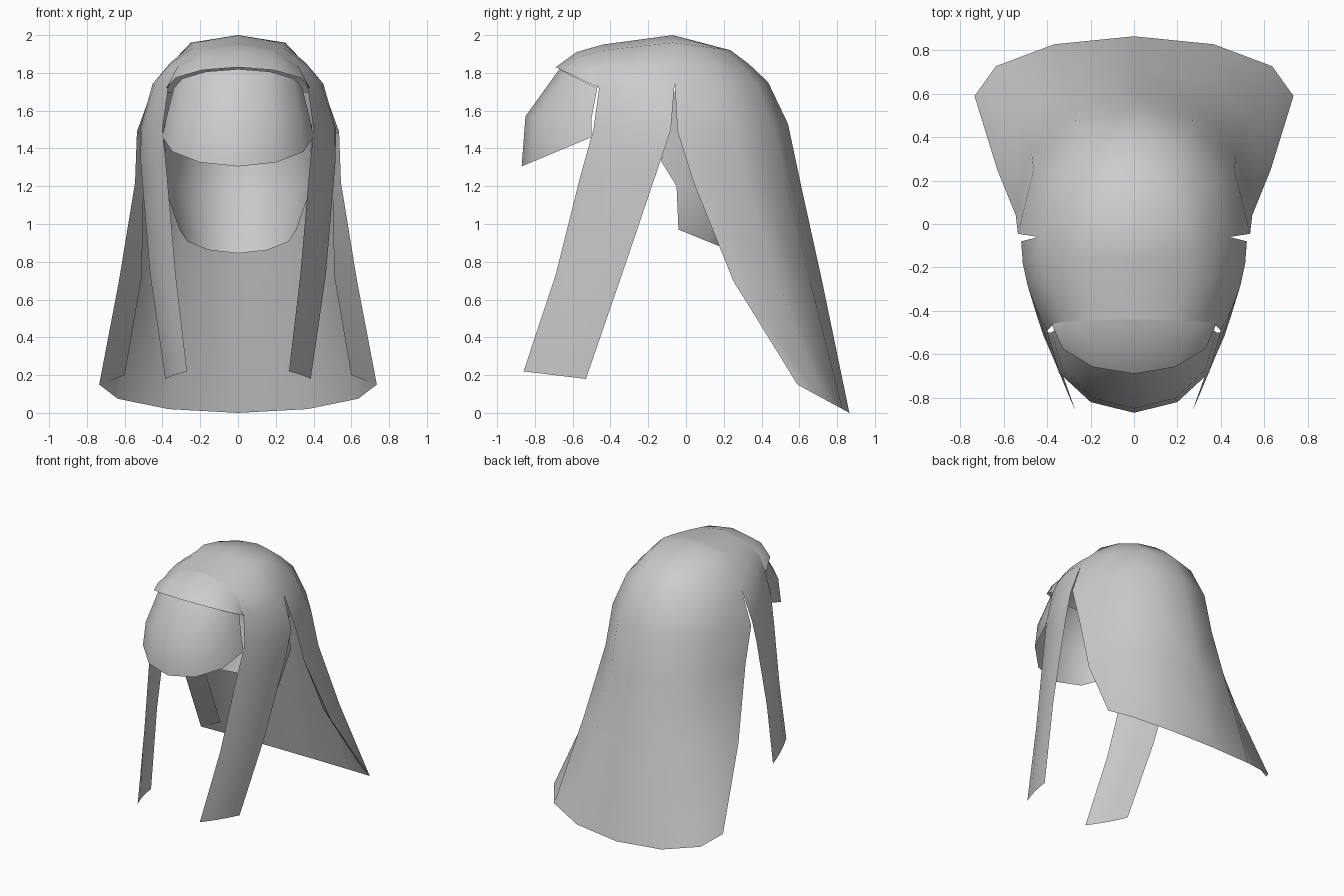
import bpy
import bmesh
from math import sin, cos, radians
from mathutils import Vector

default_cube = bpy.data.objects.get("Cube")
if default_cube:
    bpy.data.objects.remove(default_cube, do_unlink=True)

# One matte grey for every sheet of hair
grey = bpy.data.materials.new("hair_grey")
grey.use_nodes = True
colour = (0.6, 0.6, 0.6, 1.0)
grey.diffuse_color = colour
shader = grey.node_tree.nodes["Principled BSDF"]
shader.inputs["Base Color"].default_value = colour
shader.inputs["Roughness"].default_value = 0.8

HEAD_CENTRE = Vector((0, 0, 1.2))


def quarter_arc(width, side_y, centre_y, side_z, centre_z):
    """Row of points curving from the side of the head to the centre plane."""
    row = []
    for angle in (0, 30, 60, 90):
        c, s = cos(radians(angle)), sin(radians(angle))
        row.append(Vector((width * c,
                           side_y + (centre_y - side_y) * s,
                           side_z + (centre_z - side_z) * s)))
    return row


def bowed_row(start, end, bulge, steps=4):
    """Row of points between two ends, pushed outwards in the middle."""
    row = []
    for i in range(steps + 1):
        t = i / steps
        point = Vector(start).lerp(Vector(end), t)
        point.x += bulge * 4 * t * (1 - t)
        row.append(point)
    return row


def hair_sheet(name, *grids):
    """Loft each grid of rows into one smooth sheet, mirrored across x."""
    bm = bmesh.new()
    for rows in grids:
        verts = [[bm.verts.new(p) for p in row] for row in rows]
        for upper, lower in zip(verts, verts[1:]):
            for i in range(len(upper) - 1):
                bm.faces.new((upper[i], upper[i + 1], lower[i + 1], lower[i]))
    bmesh.ops.remove_doubles(bm, verts=bm.verts, dist=0.0005)
    bmesh.ops.recalc_face_normals(bm, faces=bm.faces)

    # Turn the sheet so that it faces away from the head
    facing = sum(f.normal.dot(f.calc_center_median() - HEAD_CENTRE)
                 * f.calc_area() for f in bm.faces)
    if facing < 0:
        bmesh.ops.reverse_faces(bm, faces=bm.faces)
    for face in bm.faces:
        face.smooth = True

    mesh = bpy.data.meshes.new(name)
    bm.to_mesh(mesh)
    bm.free()
    mesh.materials.append(grey)
    obj = bpy.data.objects.new(name, mesh)
    bpy.context.collection.objects.link(obj)
    mirror = obj.modifiers.new("mirror", "MIRROR")
    mirror.use_axis[0] = True
    mirror.use_clip = True
    return obj


# Long back hair, from the crown down to the flared hem
back_rows = [
    quarter_arc(0, -.07, -.07, 2, 2),
    quarter_arc(.25, -.07, .235, 1.96, 1.92),
    quarter_arc(.345, -.065, .335, 1.86, 1.845),
    quarter_arc(.44, -.06, .435, 1.75, 1.75),
    quarter_arc(.535, -.045, .54, 1.49, 1.53),
    quarter_arc(.545, .04, .61, 1.22, 1.2),
    quarter_arc(.63, .25, .72, .7, .7),
    quarter_arc(.735, .59, .865, .15, 0),
]

# Front of the cap, reaching from the fringe back to the side slit
cap_edge = quarter_arc(.37, -.46, -.44, 1.72, 1.95)[::-1]
cap_rows = []
for level, front in enumerate(cap_edge):
    cap_rows.append(bowed_row(front, back_rows[level][0], .013 * level))

# Side locks hanging in front of the slit
lock_rows = [
    cap_rows[-1],
    bowed_row((.4, -.49, 1.5), (.52, -.08, 1.5), .03),
    bowed_row((.375, -.56, 1.25), (.515, -.14, 1.32), .025),
    bowed_row((.33, -.69, .73), (.465, -.34, .73), .02),
    bowed_row((.27, -.86, .22), (.385, -.53, .18), .01),
]
hair_sheet("outer_hair", back_rows, cap_rows, lock_rows)

# Narrow fold turned inwards along the front edge of the back hair
fold_inner = [(.52, -.02, 1.48), (.5, .1, 1.2), (.51, .33, .72), (.6, .64, .2)]
fold_rows = []
for outer_row, inner in zip(back_rows[4:], fold_inner):
    fold_rows.append([outer_row[0], Vector(inner)])
hair_sheet("back_hair_fold", fold_rows)

# Fringe: a short lip over the forehead and a rounded front below it
hair_sheet("fringe_top", [
    quarter_arc(.37, -.46, -.44, 1.72, 1.95),
    quarter_arc(.38, -.46, -.58, 1.72, 1.91),
    quarter_arc(.38, -.46, -.69, 1.72, 1.83),
])
hair_sheet("fringe_front", [
    quarter_arc(.34, -.47, -.67, 1.72, 1.82),
    quarter_arc(.38, -.5, -.85, 1.56, 1.57),
    quarter_arc(.4, -.5, -.87, 1.46, 1.305),
])

# Short layer at the nape, inside the long hair
hair_sheet("nape_hair", [
    quarter_arc(.4, -.1, .4, 1.7, 1.7),
    quarter_arc(.385, -.13, .44, 1.33, 1.4),
    quarter_arc(.39, -.05, .4, 1.2, 1.2),
    quarter_arc(.31, -.04, .27, .97, .845),
])
